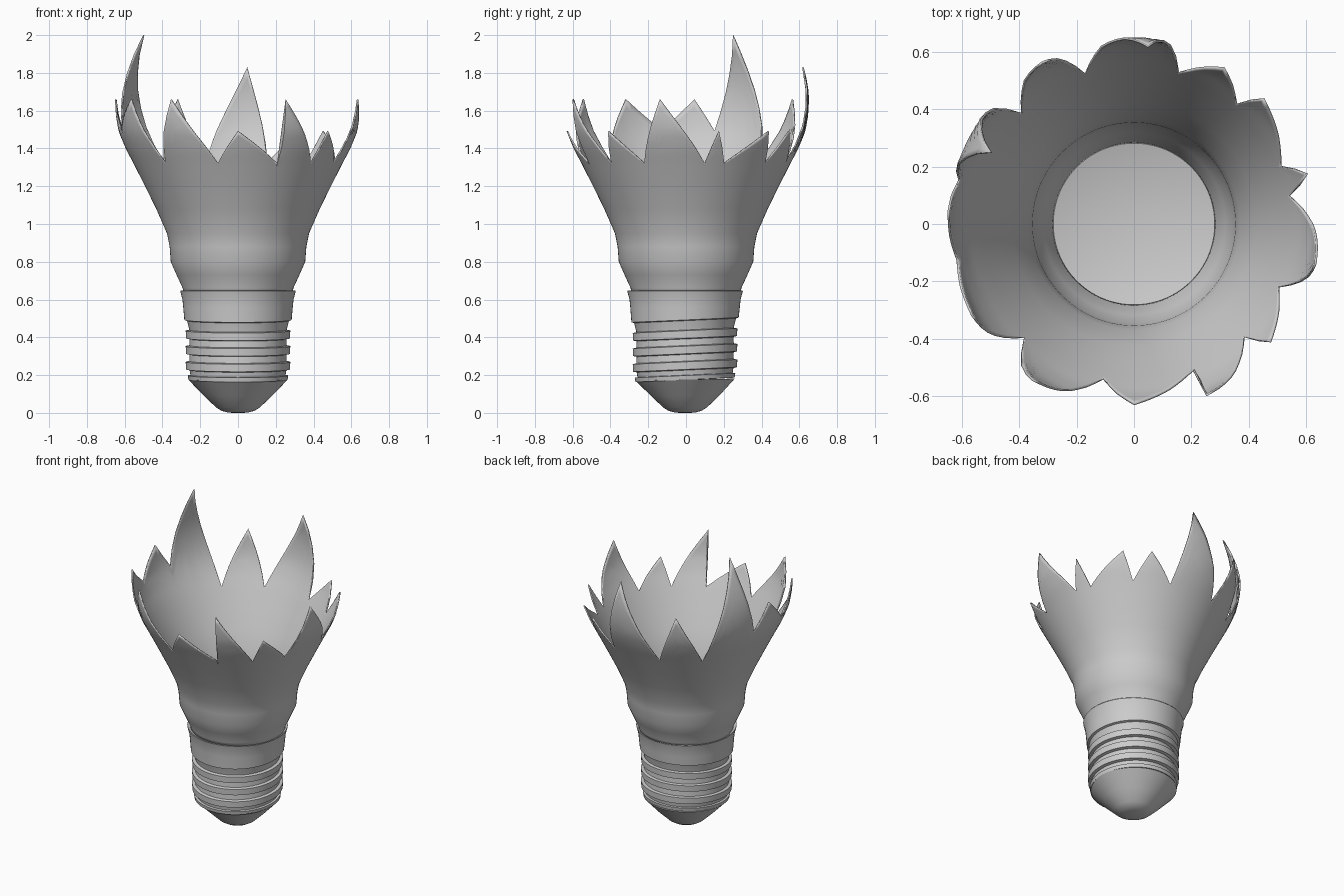
import bpy, bmesh
from math import sin, cos, radians, pi

if "Cube" in bpy.data.objects:
    bpy.data.objects.remove(bpy.data.objects["Cube"])


def lerp_table(table, x):
    if x <= table[0][0]:
        return table[0][1]
    for (x0, y0), (x1, y1) in zip(table, table[1:]):
        if x <= x1:
            return y0 + (y1 - y0) * (x - x0) / (x1 - x0)
    return table[-1][1]


def finish(name, verts, faces, angle):
    me = bpy.data.meshes.new(name)
    me.from_pydata(verts, [], faces)
    bm = bmesh.new()
    bm.from_mesh(me)
    bmesh.ops.remove_doubles(bm, verts=bm.verts, dist=1e-5)
    bmesh.ops.recalc_face_normals(bm, faces=bm.faces)
    bm.to_mesh(me)
    bm.free()
    ob = bpy.data.objects.new(name, me)
    bpy.context.collection.objects.link(ob)
    bpy.ops.object.select_all(action='DESELECT')
    bpy.context.view_layer.objects.active = ob
    ob.select_set(True)
    bpy.ops.object.shade_smooth_by_angle(angle=radians(angle))
    return ob


def grid_faces(cols, rows):
    return [(c * rows + r, (c + 1) % cols * rows + r,
             (c + 1) % cols * rows + r + 1, c * rows + r + 1)
            for c in range(cols) for r in range(rows - 1)]


# Broken glass: radius by height, and the jagged rim height by angle
radius = [(0.63, 0.288), (0.66, 0.293), (0.73, 0.325), (0.80, 0.356),
          (0.88, 0.362), (0.95, 0.376), (1.08, 0.433), (1.20, 0.492),
          (1.32, 0.553), (1.40, 0.595), (1.49, 0.632), (1.57, 0.646),
          (1.66, 0.652), (1.74, 0.645), (1.83, 0.625), (1.92, 0.597),
          (2.00, 0.562)]
LOW, MID, TOP = 1.32, 1.49, 1.66
rim = [(10.3, LOW), (16.1, MID), (21.5, LOW), (44, MID), (49.4, LOW),
       (60, MID), (73.5, LOW), (85.5, 1.83), (108, LOW), (119.5, TOP),
       (135.4, LOW), (153.4, 2.0), (166, MID), (176, TOP), (191.5, MID),
       (209.5, TOP), (226, LOW), (237, TOP), (258.8, LOW), (270, MID),
       (291.9, LOW), (292.8, TOP), (314.3, LOW), (319.2, MID),
       (336.4, LOW), (347.7, TOP), (370.3, LOW)]

angles = []
for (a0, _), (a1, _) in zip(rim, rim[1:]):
    n = max(1, round((a1 - a0) / 2.5))
    angles += [a0 + (a1 - a0) * i / n for i in range(n)]
fixed = [z for z, _ in radius if z < 1.3]
verts = []
UP = 9
for a in angles:
    top = lerp_table(rim, a)
    heights = fixed + [1.28 + (top - 1.28) * i / UP for i in range(UP + 1)]
    for z in heights:
        r = lerp_table(radius, z)
        verts.append((r * cos(radians(a)), r * sin(radians(a)), z))
glass = finish("broken_glass", verts,
               grid_faces(len(angles), len(fixed) + UP + 1), 40)
mod = glass.modifiers.new("thickness", 'SOLIDIFY')
mod.thickness = 0.008
mod.offset = -1


def lathe(name, profile, segs=64, tilt=0.0, cy=-0.005, angle=30):
    verts = []
    for i in range(segs):
        t = 2 * pi * i / segs
        for r, z in profile:
            y = r * sin(t)
            # threads lean slightly along y
            k = tilt if 0.1 < z < 0.55 else 0
            verts.append((r * cos(t), y + cy, z + k * y))
    return finish(name, verts, grid_faces(segs, len(profile)), angle)


# Screw base with three raised thread bands and a flared collar
profile = [(0, 0.17), (0.262, 0.175), (0.266, 0.198), (0.252, 0.2)]
for zc in (0.252, 0.335, 0.417):
    profile += [(0.256, zc - 0.026), (0.275, zc - 0.022),
                (0.277, zc + 0.018), (0.258, zc + 0.022)]
profile += [(0.26, 0.45), (0.27, 0.488), (0.284, 0.492), (0.29, 0.56),
            (0.294, 0.6), (0.306, 0.645), (0.304, 0.648),
            (0.29, 0.64), (0, 0.64)]
lathe("screw_base", profile, tilt=0.045)

# Rounded contact tip below the base
lathe("contact_tip", [(0, 0), (0.05, 0.001), (0.085, 0.01), (0.115, 0.028),
                      (0.18, 0.09), (0.263, 0.176), (0, 0.178)], tilt=0.02)
